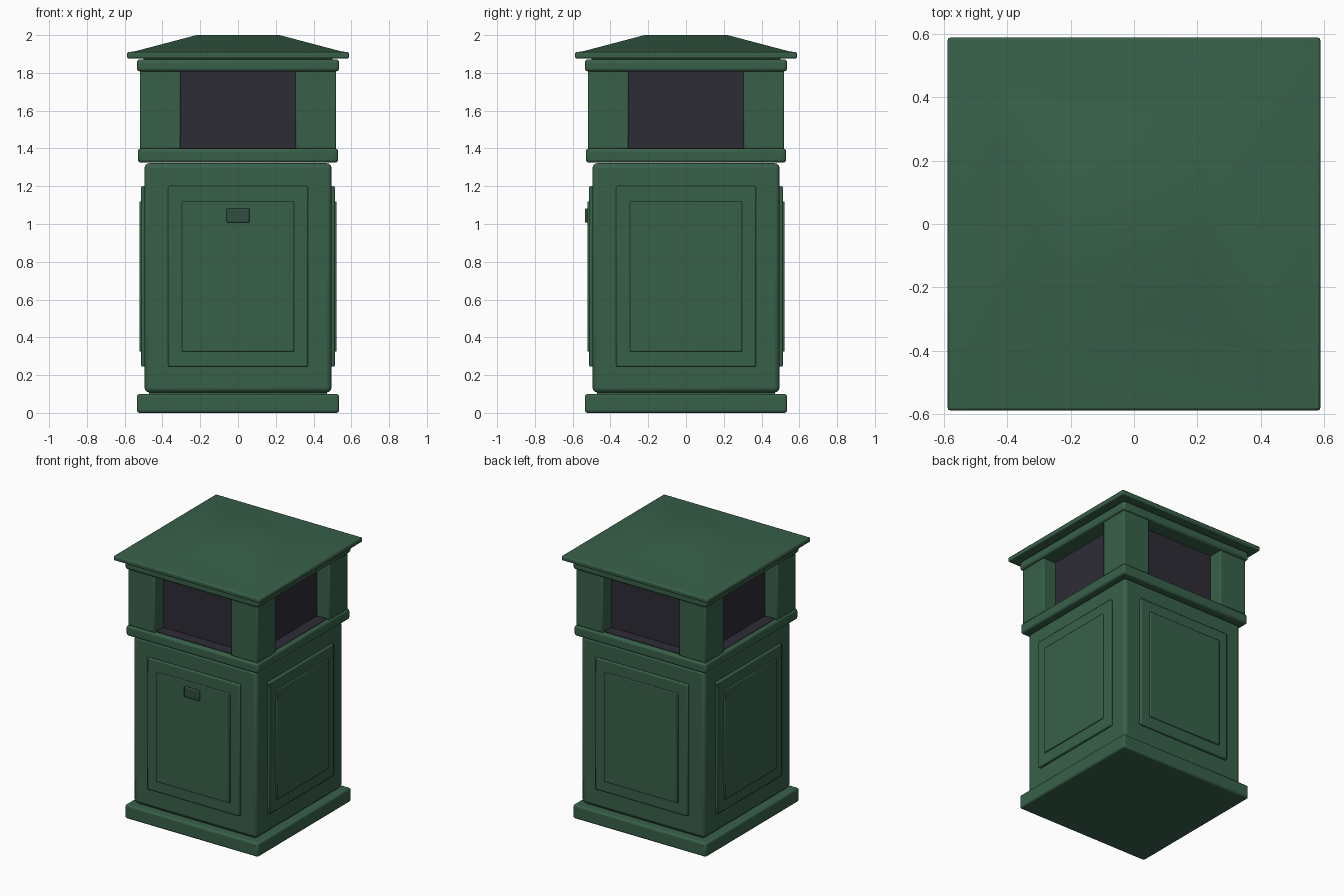
import bpy, bmesh, math
from mathutils import Matrix

if "Cube" in bpy.data.objects:
    bpy.data.objects.remove(bpy.data.objects["Cube"])


def material(name, rgb):
    m = bpy.data.materials.new(name)
    m.diffuse_color = (*rgb, 1)
    m.use_nodes = True
    m.node_tree.nodes["Principled BSDF"].inputs["Base Color"].default_value = m.diffuse_color
    return m


GREEN = material("bin green", (0.040, 0.118, 0.068))
DARK = material("dark opening", (0.027, 0.025, 0.036))
LATCH = material("latch green", (0.030, 0.075, 0.052))


def finish(name, bm, mat, bevel, segments=2, turn=0):
    if turn:
        bmesh.ops.rotate(bm, verts=bm.verts, matrix=Matrix.Rotation(turn, 3, 'Z'))
    bmesh.ops.recalc_face_normals(bm, faces=bm.faces)
    mesh = bpy.data.meshes.new(name)
    bm.to_mesh(mesh)
    bm.free()
    ob = bpy.data.objects.new(name, mesh)
    bpy.context.collection.objects.link(ob)
    mesh.materials.append(mat)
    if bevel:
        mod = ob.modifiers.new("rounded edges", 'BEVEL')
        mod.width, mod.segments = bevel, segments
        mod.limit_method, mod.angle_limit = 'ANGLE', math.radians(30)
    bpy.ops.object.select_all(action='DESELECT')
    ob.select_set(True)
    bpy.context.view_layer.objects.active = ob
    bpy.ops.object.shade_smooth_by_angle(angle=math.radians(35))
    return ob


def box(name, x, y, z, mat=GREEN, bevel=0.012, segments=2, turn=0):
    """Box from (min, max) pairs, turned about the vertical axis."""
    bm = bmesh.new()
    bmesh.ops.create_cube(bm, size=1)
    for v in bm.verts:
        v.co = [r[0] if c < 0 else r[1] for c, r in zip(v.co, (x, y, z))]
    return finish(name, bm, mat, bevel, segments, turn)


def block(name, half, z0, z1, **kw):
    return box(name, (-half, half), (-half, half), (z0, z1), **kw)


# Stacked square blocks
block("base_plinth", 0.535, 0.0, 0.10, bevel=0.014, segments=3)
block("base_joint", 0.47, 0.09, 0.12, bevel=0)
block("body", 0.495, 0.108, 1.322, bevel=0.025, segments=3)
block("lower_collar", 0.53, 1.325, 1.40, bevel=0.016, segments=3)
block("dark_liner", 0.42, 1.39, 1.82, mat=DARK, bevel=0)
block("upper_collar", 0.535, 1.808, 1.872, bevel=0.016, segments=3)
block("roof_joint", 0.50, 1.86, 1.885, bevel=0)
block("opening_floor", 0.50, 1.395, 1.403, mat=DARK, bevel=0)

# Repeated on all four sides: corner post and stepped raised panel
for i in range(4):
    turn = i * math.pi / 2
    box(f"corner_post_{i}", (0.305, 0.52), (-0.52, -0.305), (1.398, 1.812),
        bevel=0.008, turn=turn)
    box(f"panel_frame_{i}", (-0.37, 0.37), (-0.513, -0.48), (0.245, 1.20),
        bevel=0.007, turn=turn)
    box(f"panel_inset_{i}", (-0.297, 0.297), (-0.522, -0.48), (0.325, 1.12),
        bevel=0.005, turn=turn)

# Door latch on the front panel
box("latch", (-0.06, 0.06), (-0.535, -0.50), (1.007, 1.082), mat=LATCH, bevel=0.006)

# Eave slab flowing into a hipped roof with a flat top
bm = bmesh.new()
rings = []
for half, z in ((0.588, 1.877), (0.588, 1.910), (0.55, 1.913), (0.22, 2.0)):
    rings.append([bm.verts.new((sx * half, sy * half, z))
                  for sx, sy in ((-1, -1), (1, -1), (1, 1), (-1, 1))])
for a, b in zip(rings, rings[1:]):
    for k in range(4):
        n = (k + 1) % 4
        bm.faces.new((a[k], a[n], b[n], b[k]))
bm.faces.new(rings[0])
bm.faces.new(rings[-1])
finish("hipped_roof", bm, GREEN, 0.008)
